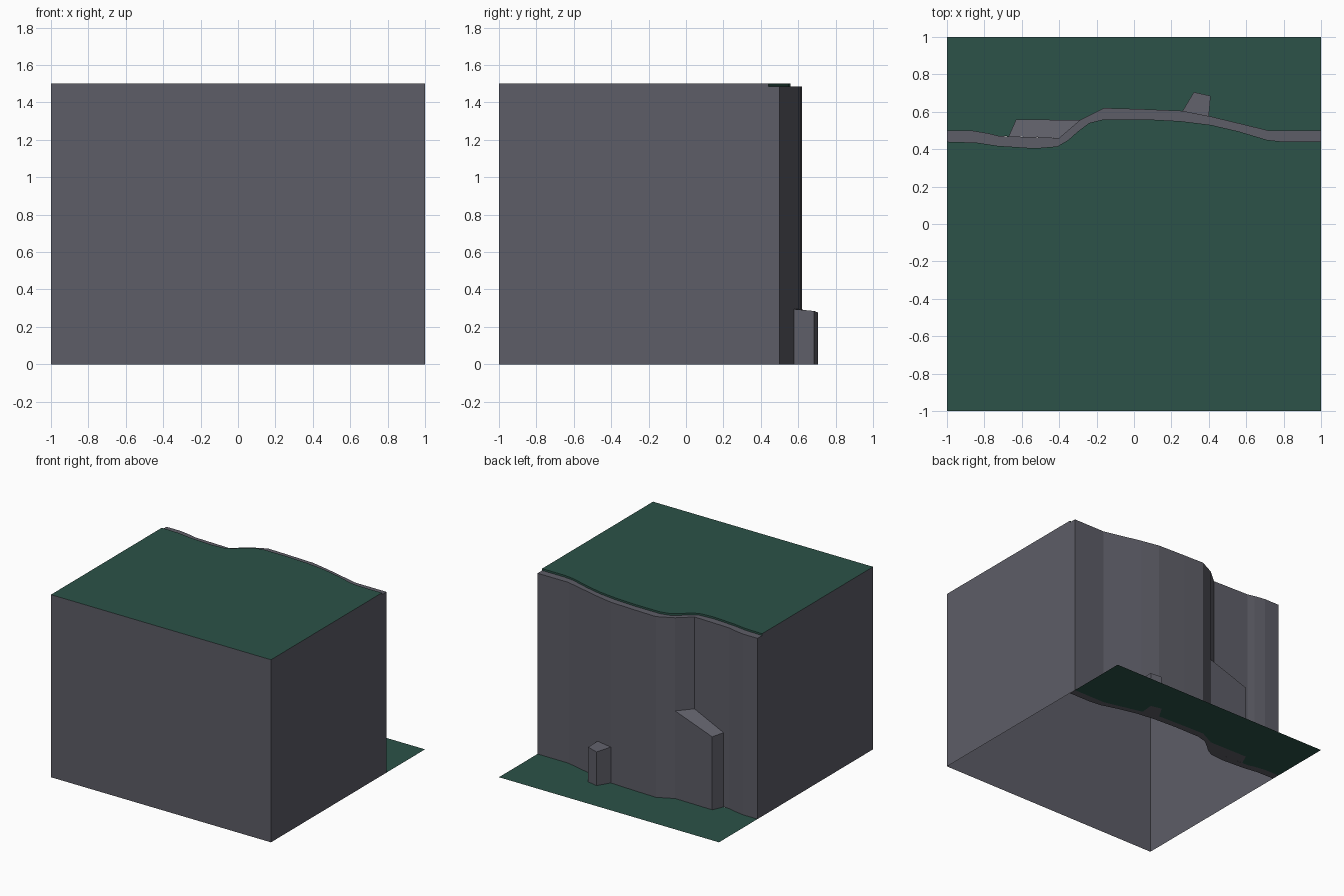
import bpy, bmesh

if "Cube" in bpy.data.objects:
    bpy.data.objects.remove(bpy.data.objects["Cube"])

TOP, LEDGE = 1.5, 1.485


def material(name, rgb):
    m = bpy.data.materials.new(name)
    m.diffuse_color = (*rgb, 1)
    m.use_nodes = True
    m.node_tree.nodes["Principled BSDF"].inputs["Base Color"].default_value = m.diffuse_color
    return m


ROCK = material("rock_grey", (0.11, 0.11, 0.135))
GRASS = material("grass_green", (0.025, 0.085, 0.065))


def build(name, faces, mat):
    """Make one flat-shaded object from lists of corner points."""
    bm = bmesh.new()
    for pts in faces:
        bm.faces.new([bm.verts.new(p) for p in pts])
    bmesh.ops.remove_doubles(bm, verts=bm.verts, dist=1e-4)
    big = [f for f in bm.faces if len(f.verts) > 5]
    bmesh.ops.triangulate(bm, faces=big)
    me = bpy.data.meshes.new(name)
    bm.to_mesh(me)
    bm.free()
    me.materials.append(mat)
    ob = bpy.data.objects.new(name, me)
    bpy.context.collection.objects.link(ob)
    return ob


def at(path, z):
    return [(x, y, z) for x, y in path]


def wall(path, z0, z1):
    """Vertical strip facing +y for a path running towards +x."""
    return [[(*b, z0), (*a, z0), (*a, z1), (*b, z1)]
            for a, b in zip(path, path[1:])]


# Plan curves, left to right: rock rim and the grass edge set back from it
left = [(-1, .5), (-.87, .5), (-.78, .485), (-.72, .47)]
middle = [(-.29, .555), (-.16, .62), (.02, .615), (.26, .605)]
right = [(.41, .575), (.72, .5), (1, .5)]
rim = left + [(-.4, .46)] + middle + right
edge = [(-1, .44), (-.84, .435), (-.73, .418), (-.53, .405), (-.41, .415),
        (-.35, .45), (-.3, .495), (-.24, .54), (-.16, .56), (.06, .56),
        (.25, .55), (.41, .53), (.56, .495), (.71, .45), (.8, .44), (1, .44)]

# Cliff rock: front, sides, faceted back, ledge and foot strip (open below)
cliff = wall(rim, 0, LEDGE)
cliff.append([(-1, -1, 0), (1, -1, 0), (1, -1, TOP), (-1, -1, TOP)])
for s in (1, -1):
    side = [(s, -1, 0), (s, .5, 0), (s, .5, LEDGE), (s, .44, LEDGE)]
    cap = [(s, -1, 0), (s, .44, LEDGE), (s, .44, TOP), (s, -1, TOP)]
    cliff += [f[::s] for f in (side, cap)]
cliff.append(at(edge + rim[::-1], LEDGE))
cliff.append(at(rim + edge[::-1], 0))
build("cliff_rock", cliff, ROCK)

# Grass cap with its thin riser
build("cliff_grass",
      wall(edge, LEDGE, TOP) + [at([(-1, -1), (1, -1)] + edge[::-1], TOP)],
      GRASS)

# Lower ground, wrapped around the rim and both outcrops
buttress = [(-.67, .469), (-.63, .56), (-.29, .555), (-.4, .46)]
boulder = [(.26, .605), (.32, .705), (.41, .685), (.4, .577)]
foot = left + buttress[:2] + middle + boulder[1:] + right[1:]
build("lower_ground", [at(foot + [(1, 1), (-1, 1)], 0)], GRASS)


# Outcrops: prisms with sloping tops
def outcrop(name, plan, heights):
    top = [(x, y, h) for (x, y), h in zip(plan, heights)]
    base = at(plan, 0)
    faces = [top[::-1], base]
    for i in range(3):
        faces.append([base[i + 1], base[i], top[i], top[i + 1]])
    build(name, faces, ROCK)


outcrop("buttress_rock", buttress, (.61, .6, .72, .73))
outcrop("small_boulder", boulder, (.295, .277, .285, .295))
